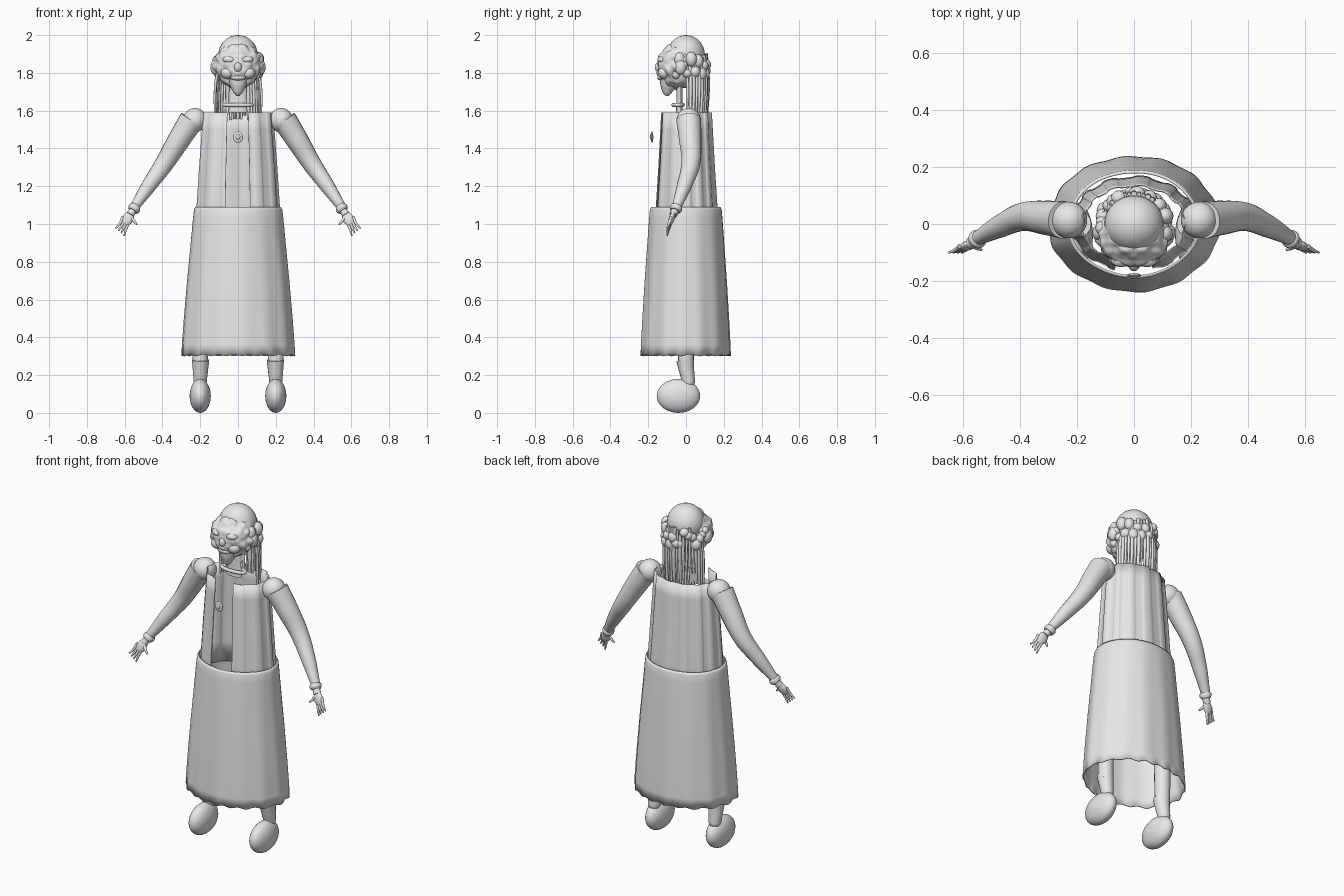
import bpy, bmesh, math, random
from mathutils import Vector, noise

random.seed(4)
if "Cube" in bpy.data.objects:
    bpy.data.objects.remove(bpy.data.objects["Cube"])

grey = bpy.data.materials.new("plain_grey")
grey.use_nodes = True
COLOUR = (0.8, 0.8, 0.8, 1)
grey.diffuse_color = COLOUR
grey.node_tree.nodes["Principled BSDF"].inputs["Base Color"].default_value = COLOUR


def finish(ob, name, angle=50):
    ob.name = name
    ob.data.materials.clear()
    ob.data.materials.append(grey)
    bpy.ops.object.select_all(action="DESELECT")
    ob.select_set(True)
    bpy.context.view_layer.objects.active = ob
    bpy.ops.object.shade_smooth_by_angle(angle=math.radians(angle))
    return ob


def mesh_object(bm, name, angle=50):
    me = bpy.data.meshes.new(name)
    bm.to_mesh(me)
    bm.free()
    ob = bpy.data.objects.new(name, me)
    bpy.context.collection.objects.link(ob)
    return finish(ob, name, angle)


def ball(name, centre, size, seg=32):
    bpy.ops.mesh.primitive_uv_sphere_add(segments=seg, ring_count=seg // 2, location=centre)
    ob = bpy.context.object
    ob.scale = size
    return finish(ob, name)


def limb(name, path, closed=False, res=6):
    """Smooth round tube through (x, y, z, radius) points."""
    cu = bpy.data.curves.new(name, "CURVE")
    cu.dimensions = "3D"
    cu.bevel_depth = 1
    cu.bevel_resolution = res
    cu.resolution_u = 8
    cu.use_fill_caps = True
    sp = cu.splines.new("BEZIER")
    sp.bezier_points.add(len(path) - 1)
    sp.use_cyclic_u = closed
    for p, (x, y, z, r) in zip(sp.bezier_points, path):
        p.co = (x, y, z)
        p.radius = r
        p.handle_left_type = p.handle_right_type = "AUTO"
    ob = bpy.data.objects.new(name, cu)
    bpy.context.collection.objects.link(ob)
    bpy.ops.object.select_all(action="DESELECT")
    ob.select_set(True)
    bpy.context.view_layer.objects.active = ob
    bpy.ops.object.convert(target="MESH")
    return finish(bpy.context.object, name)


def cloth(name, rings, opening, ripple, thickness, steps=240):
    """Open elliptical sleeve of (z, rx, ry) rings; opening is the half angle left free at the front."""
    bm = bmesh.new()
    rows = []
    for i, (z, rx, ry) in enumerate(rings):
        row = []
        for s in range(steps + 1):
            t = opening + (math.tau - 2 * opening) * s / steps
            k = ripple(t, i / (len(rings) - 1))
            row.append(bm.verts.new((rx * k * math.sin(t), -ry * k * math.cos(t), z)))
        rows.append(row)
    for a, b in zip(rows, rows[1:]):
        for s in range(steps):
            bm.faces.new((a[s], a[s + 1], b[s + 1], b[s]))
    bmesh.ops.remove_doubles(bm, verts=bm.verts, dist=1e-5)
    bmesh.ops.recalc_face_normals(bm, faces=bm.faces)
    ob = mesh_object(bm, name, 40)
    mod = ob.modifiers.new("thickness", "SOLIDIFY")
    mod.thickness = thickness
    mod.offset = -1
    return ob


# Skirt: wide tube with faint folds that grow toward the hem
def skirt_fold(t, h):
    return 1 + 0.010 * (1 - h) * math.sin(14 * t) + 0.006 * math.sin(5 * t + 1)


skirt = cloth("skirt", [(0.305, 0.300, 0.238), (0.36, 0.297, 0.236), (0.5, 0.287, 0.229),
                        (0.7, 0.270, 0.217), (0.9, 0.251, 0.203), (1.03, 0.239, 0.194),
                        (1.075, 0.234, 0.190), (1.09, 0.227, 0.184)], 0, skirt_fold, 0.006)
for v in skirt.data.vertices:
    if v.co.z < 0.31:
        v.co.z += 0.005 * math.sin(18 * math.atan2(v.co.y, v.co.x))


# Waistcoat: pleated and open at the front
def pleat(t, h):
    s = math.sin(13 * t + 0.7 * math.sin(3 * t))
    return 0.985 + 0.022 * math.copysign(abs(s) ** 0.5, s)


cloth("waistcoat", [(0.98, 0.224, 0.170), (1.1, 0.220, 0.166), (1.3, 0.207, 0.153),
                    (1.5, 0.192, 0.142), (1.59, 0.184, 0.137)], 0.31, pleat, 0.004)

# Brooch
ball("brooch", (0, -0.18, 1.46), (0.026, 0.007, 0.03), 24)
ball("brooch_stone", (0, -0.186, 1.462), (0.012, 0.006, 0.014), 16)

# Arms, hands, legs and feet
for side, word in ((1, "left_"), (-1, "right_")):
    def flip(path):
        return [(x * side, y, z, r) for x, y, z, r in path]

    ball(word + "shoulder", (0.228 * side, 0.014, 1.55), (0.064, 0.064, 0.064))
    limb(word + "arm", flip([(0.245, 0.014, 1.552, 0.066), (0.31, 0.022, 1.45, 0.060),
                             (0.39, 0.025, 1.32, 0.050), (0.47, -0.008, 1.205, 0.040),
                             (0.548, -0.05, 1.09, 0.025)]))
    limb(word + "cuff", flip([(0.540, -0.047, 1.096, 0.026), (0.546, -0.051, 1.087, 0.033),
                              (0.552, -0.055, 1.078, 0.033), (0.558, -0.059, 1.069, 0.026)]))
    limb(word + "wrist", flip([(0.55, -0.054, 1.08, 0.020), (0.572, -0.068, 1.048, 0.021)]))
    palm = ball(word + "palm", (0.583 * side, -0.076, 1.028), (0.029, 0.015, 0.042), 20)
    palm.rotation_euler = (-0.3, -0.5 * side, 0)
    for n in range(4):
        x, z = 0.577 + 0.011 * n, 1.0 + 0.009 * n
        limb(word + "finger_%d" % (n + 1),
             flip([(x, -0.078, z + 0.012, 0.008), (x + 0.014, -0.09, z - 0.022, 0.0075),
                   (x + 0.026 + 0.004 * n, -0.1, z - 0.062 + 0.004 * n, 0.004)]), res=3)
    limb(word + "thumb", flip([(0.567, -0.072, 1.04, 0.009), (0.553, -0.083, 1.018, 0.008),
                               (0.535, -0.09, 0.998, 0.005)]), res=3)

    limb(word + "leg", flip([(0.2, 0.0, 0.8, 0.050), (0.2, 0.0, 0.5, 0.046),
                             (0.2, 0.0, 0.25, 0.041)]))
    limb(word + "sock", flip([(0.198, -0.006, 0.28, 0.046), (0.199, 0.004, 0.22, 0.040),
                              (0.2, 0.014, 0.16, 0.034), (0.2, 0.016, 0.13, 0.02)]))
    ball(word + "foot", (0.2 * side, -0.04, 0.09), (0.056, 0.115, 0.09))

# Neck and necklace
limb("neck", [(0, 0, 1.59, 0.05), (0, 0, 1.66, 0.045), (0, 0, 1.8, 0.05)])
neck = bpy.context.object
neck.scale.y = 0.35
neck.location.y = -0.035
limb("necklace", [(0.075 * math.sin(a), -0.042 - 0.026 * math.cos(a), 1.63, 0.01)
                  for a in (math.tau * i / 12 for i in range(12))], closed=True)

# Face: lumpy egg, narrowing toward the chin
bm = bmesh.new()
bmesh.ops.create_icosphere(bm, subdivisions=5, radius=1)
for v in bm.verts:
    n = v.co.copy()
    bump = 1 + 0.13 * noise.noise(Vector((abs(n.x), n.y, n.z)) * 3.6)
    taper = 1 - 0.22 * max(0, -n.z)
    v.co = Vector((n.x * 0.128 * taper, n.y * 0.112, n.z * 0.122)) * bump + Vector((0, -0.042, 1.835))
mesh_object(bm, "face", 80)

# Bald crown
ball("crown", (0, 0.0, 1.895), (0.104, 0.1, 0.105))

# Nose, cheeks, brows and beard
ball("nose", (0, -0.145, 1.83), (0.02, 0.02, 0.026), 20)
ball("mouth", (0, -0.128, 1.775), (0.04, 0.024, 0.016), 20)
limb("beard", [(0, -0.085, 1.77, 0.058), (0, -0.095, 1.73, 0.042),
               (0, -0.1, 1.695, 0.024), (0, -0.1, 1.677, 0.008)])
for side, word in ((1, "left_"), (-1, "right_")):
    ball(word + "cheek", (0.055 * side, -0.115, 1.80), (0.036, 0.034, 0.032), 20)
    ball(word + "brow", (0.045 * side, -0.125, 1.87), (0.036, 0.026, 0.02), 20)
    ball(word + "ear", (0.122 * side, -0.03, 1.83), (0.024, 0.03, 0.04), 20)
    # Curls run in a horseshoe from the temple to the back of the head
    for n in range(12):
        a = math.radians(-42 + 11.5 * n)
        r = 0.026 * random.uniform(0.8, 1.2)
        z = 1.83 + random.uniform(-0.045, 0.06)
        ball(word + "curl_%d" % (n + 1), (0.112 * math.cos(a) * side, 0.104 * math.sin(a), z),
             (r, r, r * random.uniform(0.9, 1.4)), 16)

# Long hair strands hanging behind the curls
for n in range(21):
    a = math.radians(180 * n / 20)
    x, y = math.cos(a), math.sin(a)
    top = 1.80 + 0.11 * y ** 0.5 if y > 0.01 else 1.79
    r = random.uniform(0.006, 0.010)
    limb("hair_strand_%d" % (n + 1),
         [(0.108 * x, 0.005 + 0.1 * y, top + random.uniform(-0.02, 0.015), r),
          (0.118 * x, 0.008 + 0.108 * y, 1.75, r * 1.1),
          (0.122 * x, 0.008 + 0.1 * y, 1.57 + random.uniform(-0.02, 0.01), r * 0.8)], res=2)
